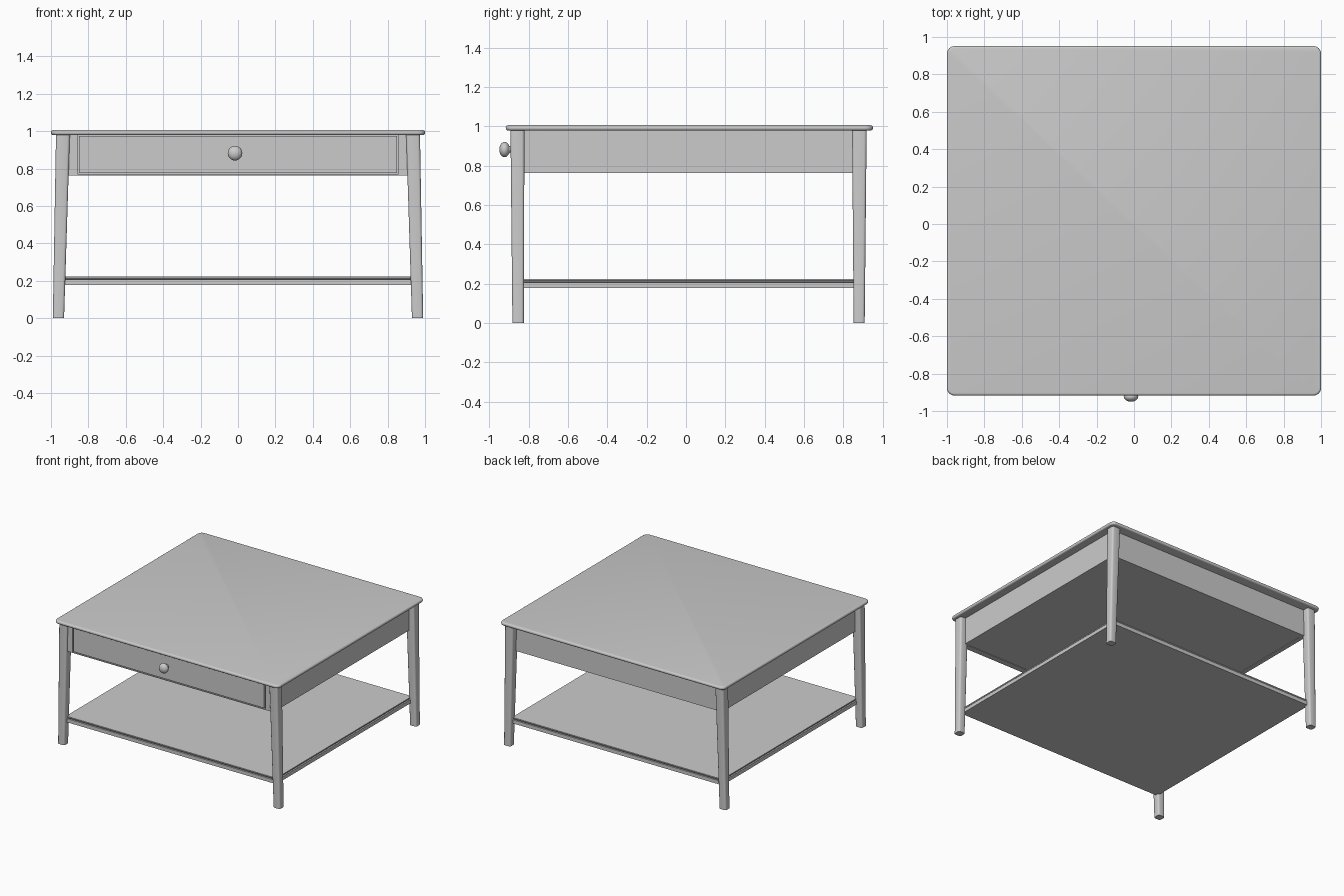
import bpy, bmesh, math
from mathutils import Matrix

if "Cube" in bpy.data.objects:
    bpy.data.objects.remove(bpy.data.objects["Cube"])


def finish(bm, name, angle=35):
    bmesh.ops.recalc_face_normals(bm, faces=bm.faces[:])
    me = bpy.data.meshes.new(name)
    bm.to_mesh(me)
    bm.free()
    ob = bpy.data.objects.new(name, me)
    bpy.context.collection.objects.link(ob)
    bpy.ops.object.select_all(action='DESELECT')
    ob.select_set(True)
    bpy.context.view_layer.objects.active = ob
    bpy.ops.object.shade_smooth_by_angle(angle=math.radians(angle))
    return ob


def prism(sections):
    """Four-sided solid through sections (x0, x1, y0, y1, z)."""
    bm = bmesh.new()
    rings = [[bm.verts.new(p) for p in ((a, c, z), (b, c, z), (b, d, z), (a, d, z))]
             for a, b, c, d, z in sections]
    for lo, hi in zip(rings, rings[1:]):
        for i in range(4):
            j = (i + 1) % 4
            bm.faces.new((lo[i], lo[j], hi[j], hi[i]))
    bm.faces.new(rings[0][::-1])
    bm.faces.new(rings[-1])
    return bm


def bevel_uprights(bm, width, segments):
    ups = [e for e in bm.edges if abs(e.verts[0].co.z - e.verts[1].co.z) > 0.01]
    bmesh.ops.bevel(bm, geom=ups, offset=width, offset_type='OFFSET',
                    segments=segments, profile=0.5, affect='EDGES')


def box(name, x0, x1, y0, y1, z0, z1):
    return finish(prism([(x0, x1, y0, y1, z0), (x0, x1, y0, y1, z1)]), name)


# Tabletop with rounded corners and a rounded rim
bm = prism([(-1, 1, -0.917, 0.951, 0.979), (-1, 1, -0.917, 0.951, 1.006)])
bevel_uprights(bm, 0.04, 6)
rim = [e for e in bm.edges if abs(e.verts[0].co.z - e.verts[1].co.z) < 1e-4]
bmesh.ops.bevel(bm, geom=rim, offset=0.012, offset_type='OFFSET',
                segments=4, profile=0.5, affect='EDGES')
finish(bm, "tabletop")

# Tapered, splayed legs with softened edges
for side, sx in (("left", -1), ("right", 1)):
    for end, foot, head in (("front", (-0.883, -0.825), (-0.893, -0.822)),
                            ("back", (0.853, 0.909), (0.845, 0.919))):
        fx = sorted((0.93 * sx, 0.99 * sx))
        hx = sorted((0.899 * sx, 0.973 * sx))
        bm = prism([(*fx, *foot, 0), (*hx, *head, 0.982)])
        bevel_uprights(bm, 0.013, 3)
        finish(bm, f"{end}_{side}_leg")

# Aprons and the panel under the drawer
for side, sx in (("left", -1), ("right", 1)):
    x0, x1 = sorted((0.895 * sx, 0.93 * sx))
    box(f"{side}_apron", x0, x1, -0.84, 0.86, 0.763, 0.982)
    x0, x1 = sorted((0.858 * sx, 0.91 * sx))
    box(f"{side}_drawer_stile", x0, x1, -0.878, -0.83, 0.763, 0.982)
box("back_apron", -0.91, 0.91, 0.835, 0.87, 0.763, 0.982)
box("drawer_rail", -0.858, 0.858, -0.878, -0.83, 0.763, 0.770)
box("underside_panel", -0.896, 0.896, -0.831, 0.836, 0.767, 0.78)

# Drawer front, set in its frame with a narrow gap
box("drawer_front", -0.85, 0.85, -0.882, -0.85, 0.777, 0.975)
box("drawer_backing", -0.87, 0.87, -0.86, -0.83, 0.766, 0.982)

# Knob, turned from a profile of (radius, distance outward)
profile = [(0.017, 0.0), (0.015, 0.012)]
profile += [(0.039 * math.cos(a), 0.041 + 0.027 * math.sin(a))
            for a in (math.radians(d) for d in range(-60, 90, 15))]
profile += [(0.0, 0.068)]
bm = bmesh.new()
vs = [bm.verts.new((r, 0, h)) for r, h in profile]
es = [bm.edges.new(p) for p in zip(vs, vs[1:])]
bmesh.ops.spin(bm, geom=vs + es, cent=(0, 0, 0), axis=(0, 0, 1),
               angle=2 * math.pi, steps=28)
bmesh.ops.remove_doubles(bm, verts=bm.verts[:], dist=1e-4)
bm.transform(Matrix.Translation((-0.016, -0.882, 0.882)) @ Matrix.Rotation(math.pi / 2, 4, 'X'))
finish(bm, "drawer_knob", 50)

# Lower shelf: board whose edge steps in and slopes beneath the top lip
def shelf_section(inset, z):
    return (-0.94 + inset, 0.94 - inset, -0.855 + inset, 0.88 - inset, z)

finish(prism([shelf_section(0, 0.178), shelf_section(0, 0.207),
              shelf_section(0.012, 0.207), shelf_section(0.004, 0.216),
              shelf_section(0.004, 0.224)]), "lower_shelf", 20)
